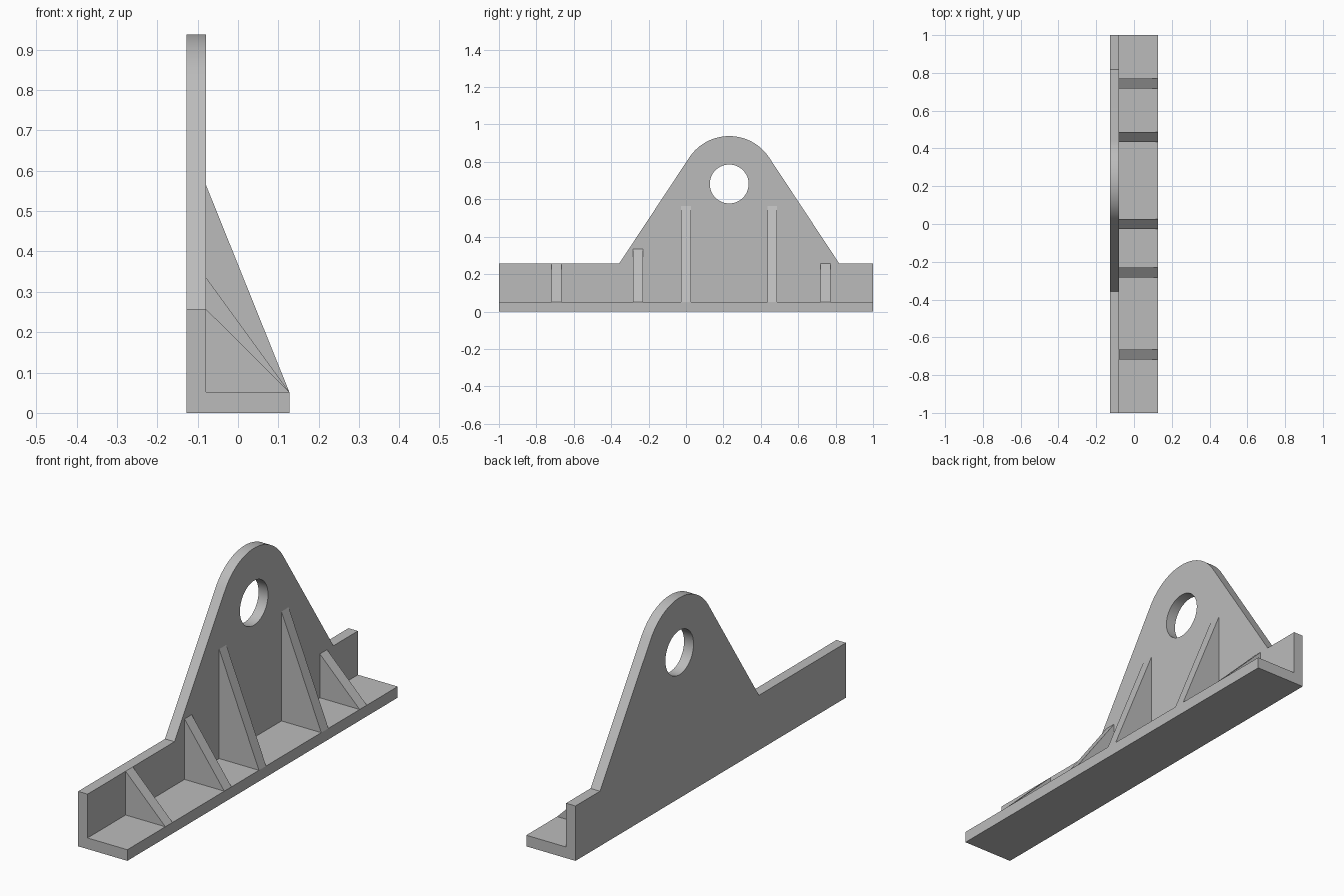
import bpy, bmesh, math
from mathutils import Vector

cube = bpy.data.objects.get("Cube")
if cube:
    bpy.data.objects.remove(cube, do_unlink=True)

grey = bpy.data.materials.new("plain grey")
grey.use_nodes = True
colour = (0.5, 0.5, 0.5, 1)
grey.diffuse_color = colour
grey.node_tree.nodes["Principled BSDF"].inputs["Base Color"].default_value = colour

BACK, FACE, EDGE = -0.128, -0.079, 0.127    # x of plate back, plate face, flange edge
FLOOR, LOW = 0.052, 0.257                   # flange top, low wall top
EYE = Vector((0.231, 0.682))                # lug centre (y, z)
LUG_R, HOLE_R = 0.256, 0.104


def prism(name, profile, start, direction):
    """Extrude a closed profile of 3D points along a direction."""
    bm = bmesh.new()
    face = bm.faces.new([bm.verts.new(Vector(p) + Vector(start)) for p in profile])
    out = bmesh.ops.extrude_face_region(bm, geom=[face])
    moved = [v for v in out["geom"] if isinstance(v, bmesh.types.BMVert)]
    bmesh.ops.translate(bm, verts=moved, vec=direction)
    bmesh.ops.recalc_face_normals(bm, faces=bm.faces)
    mesh = bpy.data.meshes.new(name)
    bm.to_mesh(mesh)
    bm.free()
    obj = bpy.data.objects.new(name, mesh)
    mesh.materials.append(grey)
    bpy.context.collection.objects.link(obj)
    return obj


def arc(radius, first, last, steps):
    angles = [first + (last - first) * i / steps for i in range(steps + 1)]
    return [(0, EYE.x + radius * math.cos(a), EYE.y + radius * math.sin(a)) for a in angles]


# Upright plate: low wall with a lug whose sides run tangent to its round top
half = 0.588
drop = EYE.y - LOW
tangent = math.acos(LUG_R / math.hypot(half, drop)) - math.atan2(drop, half)
outline = [(0, -1, 0), (0, 1, 0), (0, 1, LOW), (0, EYE.x + half, LOW)]
outline += arc(LUG_R, tangent, math.pi - tangent, 40)
outline += [(0, EYE.x - half, LOW), (0, -1, LOW)]
plate = prism("upright_plate", outline, (BACK, 0, 0), (FACE - BACK, 0, 0))

# Round eye through the lug
cutter = prism("eye_cutter", arc(HOLE_R, 0, math.tau, 48)[:-1], (BACK - 0.1, 0, 0), (0.3, 0, 0))
cut = plate.modifiers.new("eye", "BOOLEAN")
cut.operation, cut.solver, cut.object = "DIFFERENCE", "EXACT", cutter
bpy.ops.object.select_all(action="DESELECT")
plate.select_set(True)
bpy.context.view_layer.objects.active = plate
bpy.ops.object.modifier_apply(modifier="eye")
bpy.data.objects.remove(cutter, do_unlink=True)
bpy.ops.object.shade_smooth_by_angle(angle=math.radians(25))

# Base flange
flange = [(FACE, 0, 0), (EDGE, 0, 0), (EDGE, 0, FLOOR), (FACE, 0, FLOOR)]
prism("base_flange", flange, (0, -1, 0), (0, 2, 0))

# Triangular stiffening ribs: centre y and top height
RIB = 0.053
ribs = [(-0.692, LOW), (-0.256, 0.335), (0, 0.564), (0.461, 0.564), (0.745, LOW)]
for number, (y, top) in enumerate(ribs, 1):
    triangle = [(FACE, 0, FLOOR), (EDGE, 0, FLOOR), (FACE, 0, top)]
    prism(f"rib_{number}", triangle, (0, y - RIB / 2, 0), (0, RIB, 0))
